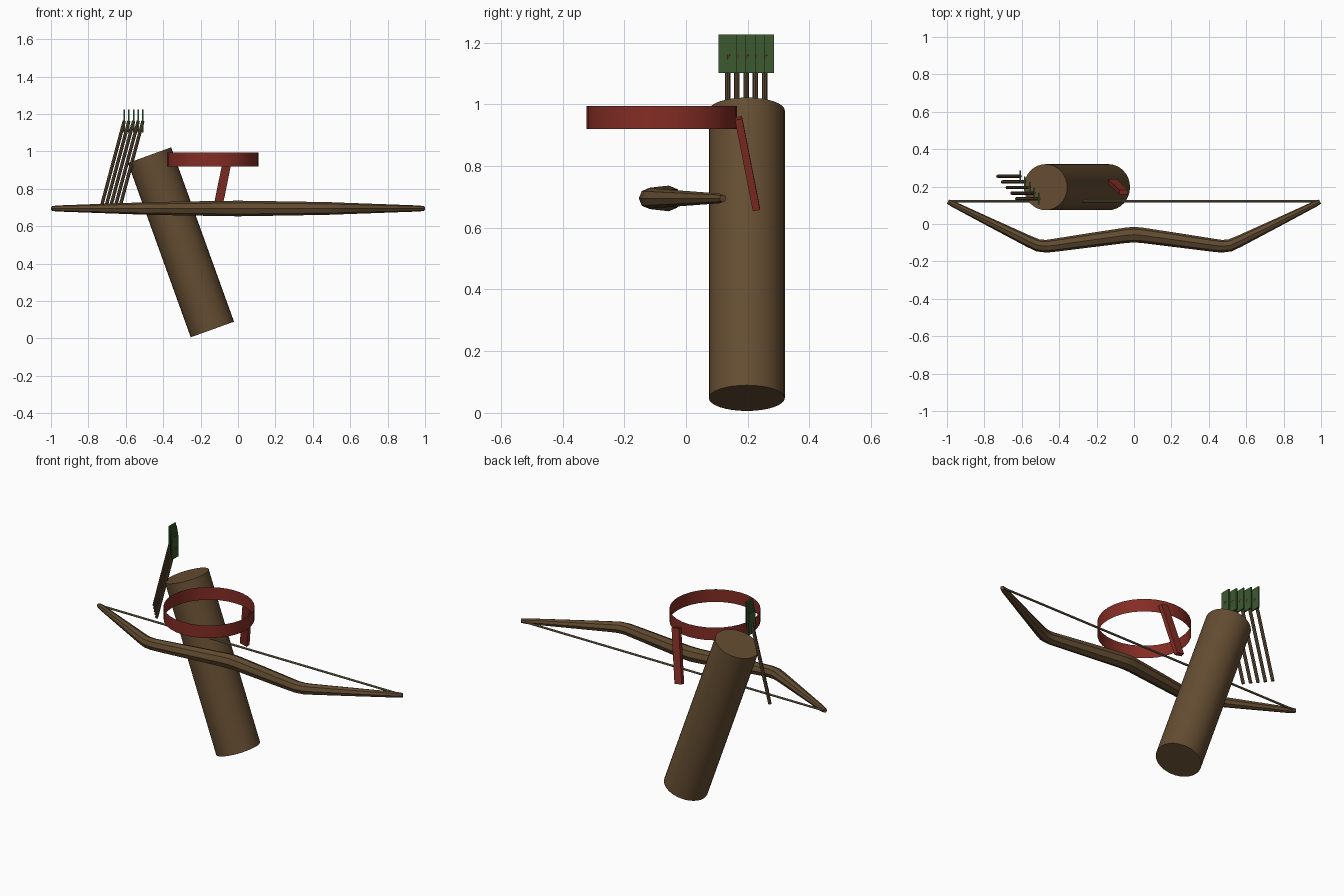
import bpy
import math
from mathutils import Vector

if "Cube" in bpy.data.objects:
    bpy.data.objects.remove(bpy.data.objects["Cube"])


def material(name, rgb):
    m = bpy.data.materials.new(name)
    m.use_nodes = True
    m.diffuse_color = (*rgb, 1)
    m.node_tree.nodes["Principled BSDF"].inputs["Base Color"].default_value = (*rgb, 1)
    return m


LEATHER = material("leather brown", (0.13, 0.075, 0.032))
WOOD = material("bow wood", (0.12, 0.07, 0.03))
SHAFT = material("shaft wood", (0.13, 0.08, 0.04))
CORD = material("string tan", (0.2, 0.16, 0.09))
RED = material("red cloth", (0.23, 0.026, 0.018))
GREEN = material("feather green", (0.045, 0.1, 0.028))


def finish(name, mat, smooth=True):
    ob = bpy.context.object
    ob.name = name
    ob.data.materials.append(mat)
    if smooth:
        bpy.ops.object.shade_smooth_by_angle(angle=math.radians(40))
    return ob


def rod(name, a, b, radius, mat, sides):
    """Capped cylinder between two points."""
    a, b = Vector(a), Vector(b)
    bpy.ops.mesh.primitive_cylinder_add(
        vertices=sides, radius=radius, depth=(b - a).length, location=(a + b) / 2,
        rotation=(b - a).to_track_quat("Z", "Y").to_euler())
    return finish(name, mat)


def box(name, size, location, mat, rotation=(0, 0, 0)):
    bpy.ops.mesh.primitive_cube_add(size=1, location=location, rotation=rotation)
    bpy.context.object.scale = size
    return finish(name, mat, False)


# Quiver
rod("quiver", (-0.137, 0.197, 0.048), (-0.473, 0.197, 0.98), 0.123, LEATHER, 32)

# Bow: tapered tube along a mirrored path of (x, y, radius)
half = [(0.04, -0.06, 0.041), (0.25, -0.089, 0.038), (0.42, -0.113, 0.035),
        (0.47, -0.119, 0.034), (0.515, -0.114, 0.033), (0.56, -0.094, 0.031),
        (0.78, 0.014, 0.023), (0.97, 0.108, 0.016), (0.995, 0.12, 0.012)]
path = [(-x, y, r) for x, y, r in reversed(half)] + [(0, -0.057, 0.042)] + half
curve = bpy.data.curves.new("bow_path", "CURVE")
curve.dimensions = "3D"
curve.bevel_depth = 1
curve.bevel_resolution = 2
curve.use_fill_caps = True
spline = curve.splines.new("POLY")
spline.points.add(len(path) - 1)
for point, (x, y, r) in zip(spline.points, path):
    point.co = (x, y, 0.695, 1)
    point.radius = r
bow = bpy.data.objects.new("bow", curve)
bpy.context.collection.objects.link(bow)
bpy.ops.object.select_all(action="DESELECT")
bow.select_set(True)
bpy.context.view_layer.objects.active = bow
bpy.ops.object.convert(target="MESH")
finish("bow", WOOD)

# Bowstring
rod("bowstring", (-0.99, 0.122, 0.695), (0.99, 0.122, 0.695), 0.006, CORD, 8)

# Headband: open cloth ring
bpy.ops.mesh.primitive_cylinder_add(vertices=32, radius=0.244, depth=0.075,
                                    end_fill_type="NOTHING", location=(-0.135, -0.078, 0.957))
finish("headband", RED)

# Hanging tail of the headband
top, bottom = Vector((-0.056, 0.17, 0.955)), Vector((-0.116, 0.228, 0.66))
box("headband_tail", (0.047, 0.024, (top - bottom).length), (top + bottom) / 2, RED,
    Vector((0, 0, 1)).rotation_difference(top - bottom).to_euler())

# Arrows: leaning shafts with upright feather plates at the tips
for i in range(5):
    x, y = -0.608 + 0.025 * i, 0.255 - 0.03 * i
    rod(f"arrow_shaft_{i + 1}", (x - 0.12, y, 0.715), (x, y, 1.163), 0.009, SHAFT, 8)
    box(f"arrow_feather_{i + 1}", (0.008, 0.06, 0.125), (x, y, 1.163), GREEN)
